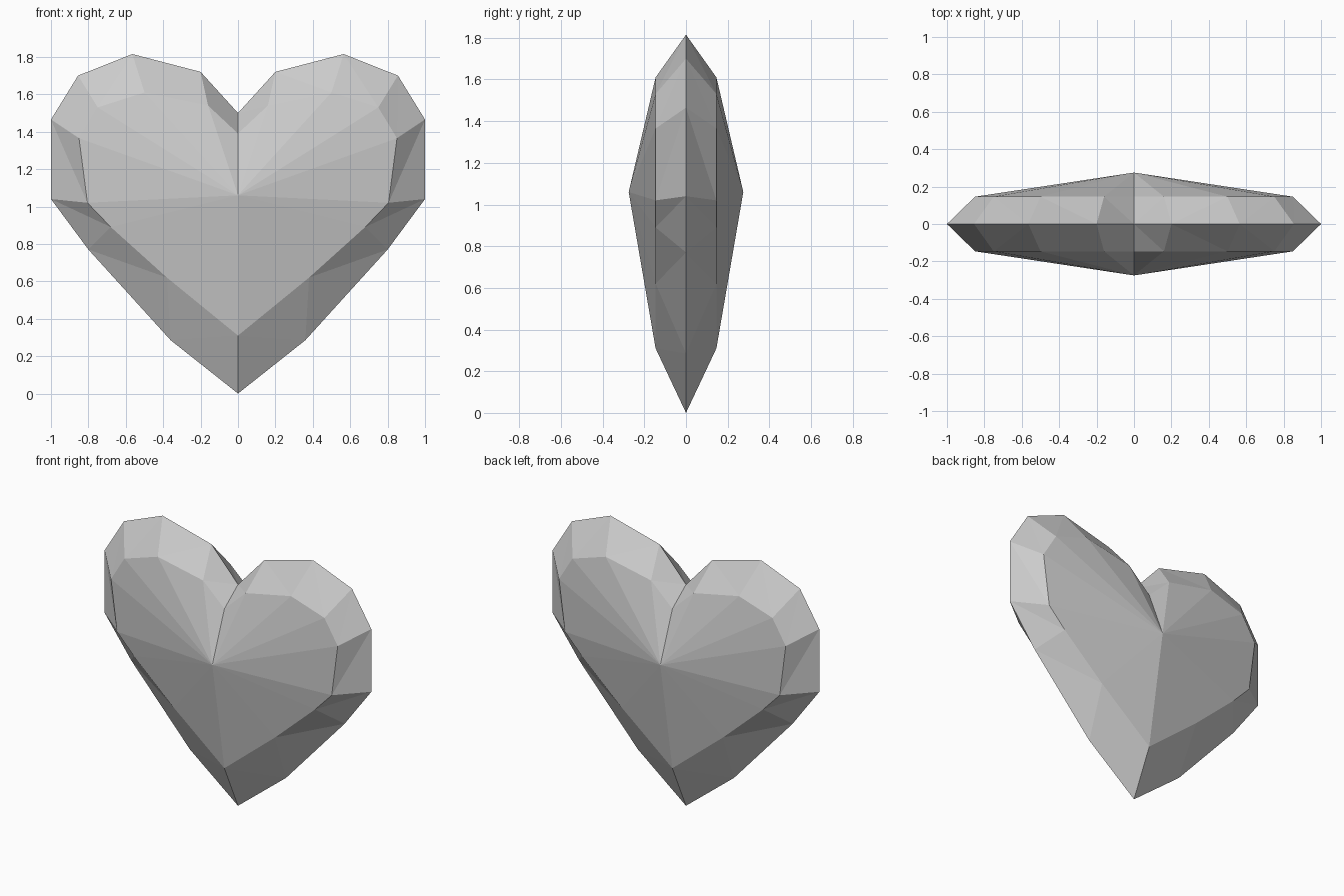
import bpy
import bmesh

# Remove the default cube
cube = bpy.data.objects.get("Cube")
if cube:
    bpy.data.objects.remove(cube, do_unlink=True)

# Plain grey material
GREY = (0.6, 0.6, 0.6, 1.0)
grey = bpy.data.materials.new("stone grey")
grey.use_nodes = True
grey.diffuse_color = GREY
grey.node_tree.nodes["Principled BSDF"].inputs["Base Color"].default_value = GREY

# Half outlines (x, z) from the notch round to the tip
GIRDLE = [(0, 1.5), (0.2, 1.72), (0.565, 1.815), (0.855, 1.7), (1, 1.465),
          (1, 1.04), (0.8, 0.77), (0.36, 0.285), (0, 0)]
CROWN = [(0, 1.39), (0.16, 1.54), (0.5, 1.61), (0.75, 1.53), (0.85, 1.365),
         (0.805, 1.02), (0.68, 0.89), (0.38, 0.62), (0, 0.31)]
CROWN_DEPTH = 0.146
APEX = (0, -0.275, 1.06)


def ring(bm, outline, depth):
    return [bm.verts.new((x, -depth, z)) for x, z in outline]


# One quarter of the gem: a faceted bevel band, then a fan up to the apex
bm = bmesh.new()
outer = ring(bm, GIRDLE, 0)
inner = ring(bm, CROWN, CROWN_DEPTH)
apex = bm.verts.new(APEX)
for i in range(len(outer) - 1):
    bm.faces.new((outer[i], inner[i + 1], inner[i]))
    bm.faces.new((outer[i], outer[i + 1], inner[i + 1]))
    bm.faces.new((inner[i], inner[i + 1], apex))

# Mirror the quarter side to side, then front to back
for axis in (0, 1):
    copy = bmesh.ops.duplicate(bm, geom=bm.verts[:] + bm.edges[:] + bm.faces[:])
    for element in copy["geom"]:
        if isinstance(element, bmesh.types.BMVert):
            element.co[axis] *= -1
    bmesh.ops.remove_doubles(bm, verts=bm.verts[:], dist=0.001)
bmesh.ops.recalc_face_normals(bm, faces=bm.faces[:])

mesh = bpy.data.meshes.new("faceted_heart")
bm.to_mesh(mesh)
bm.free()
mesh.materials.append(grey)
heart = bpy.data.objects.new("faceted_heart", mesh)
bpy.context.collection.objects.link(heart)
